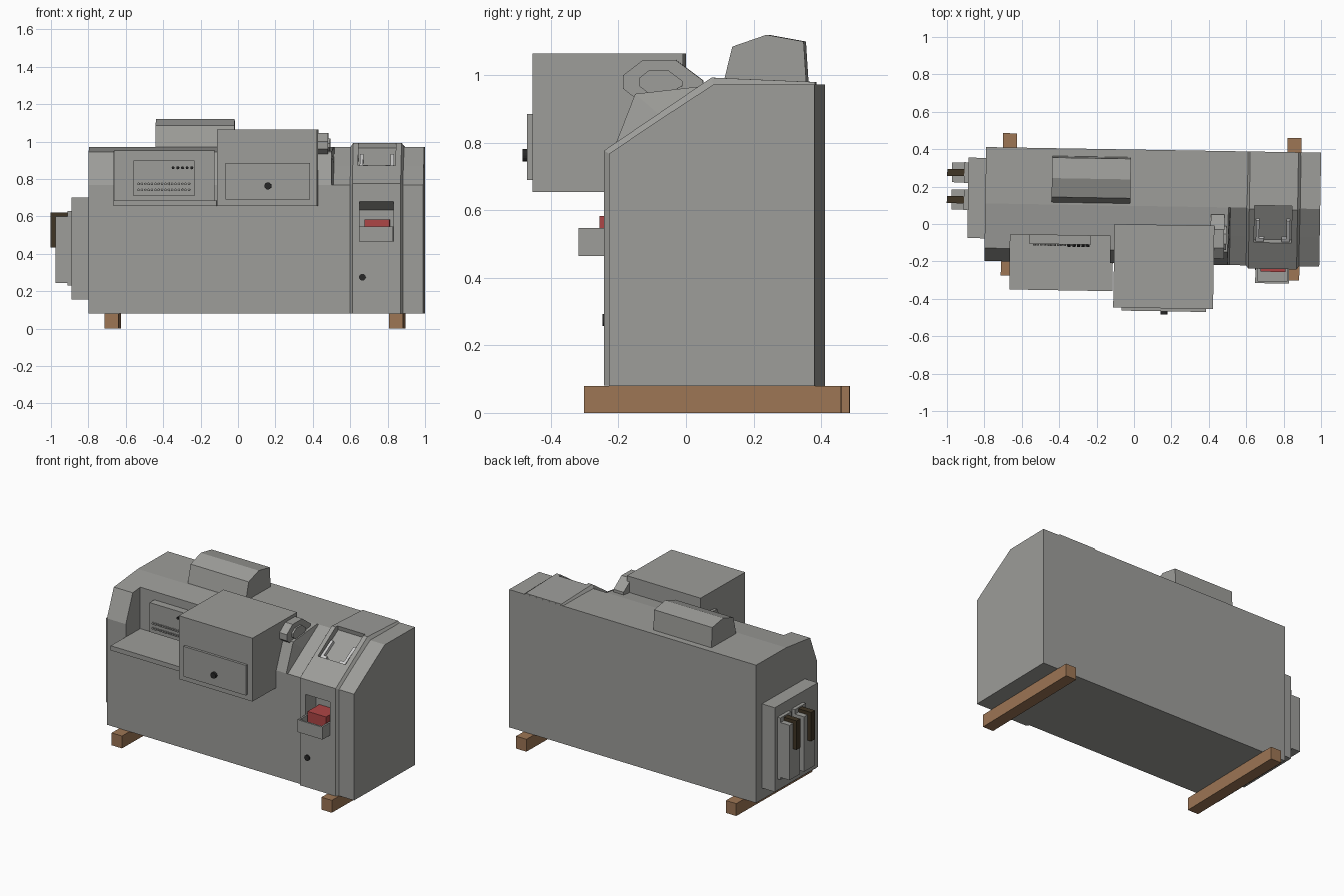
import bpy, bmesh, math
from mathutils import Matrix, Vector

if "Cube" in bpy.data.objects:
    bpy.data.objects.remove(bpy.data.objects["Cube"])

# the whole machine sits about one degree askew on its frame
TURN = Matrix.Rotation(-0.0168, 4, 'Z')


def material(name, rgb):
    m = bpy.data.materials.new(name)
    m.diffuse_color = (*rgb, 1)
    m.use_nodes = True
    m.node_tree.nodes["Principled BSDF"].inputs["Base Color"].default_value = m.diffuse_color
    return m


STEEL = material("painted_steel", (0.337, 0.337, 0.32))
PALE = material("pale_steel", (0.55, 0.55, 0.54))
WOOD = material("wood", (0.337, 0.18, 0.09))
STRAP = material("dark_strap", (0.05, 0.035, 0.018))
RED = material("red", (0.42, 0.06, 0.06))
BLACK = material("black", (0.02, 0.02, 0.02))


def finish(name, bm, mat):
    bmesh.ops.transform(bm, matrix=TURN, verts=bm.verts)
    bmesh.ops.recalc_face_normals(bm, faces=bm.faces)
    me = bpy.data.meshes.new(name)
    bm.to_mesh(me)
    bm.free()
    ob = bpy.data.objects.new(name, me)
    bpy.context.collection.objects.link(ob)
    me.materials.append(mat)
    return ob


def loft(name, stations, mat=STEEL):
    """Skin a list of (x, [(y, z), ...]) sections along x."""
    bm = bmesh.new()
    rings = [[bm.verts.new((x, y, z)) for y, z in prof] for x, prof in stations]
    n = len(rings[0])
    for a, b in zip(rings, rings[1:]):
        for i in range(n):
            j = (i + 1) % n
            bm.faces.new((a[i], a[j], b[j], b[i]))
    bm.faces.new(rings[0])
    bm.faces.new(rings[-1][::-1])
    return finish(name, bm, mat)


def prism(name, prof, x0, x1, mat=STEEL):
    return loft(name, [(x0, prof), (x1, prof)], mat)


def box(name, x, y, z, mat=STEEL):
    return prism(name, [(y[0], z[0]), (y[1], z[0]), (y[1], z[1]), (y[0], z[1])], *x, mat)


def stud(name, centres, r, y0, y1, sides, mat=STEEL):
    """Round studs pointing along y at the given (x, z) centres."""
    bm = bmesh.new()
    for x, z in centres:
        m = Matrix.Translation((x, (y0 + y1) / 2, z)) @ Matrix.Rotation(math.pi / 2, 4, 'X')
        bmesh.ops.create_cone(bm, cap_ends=True, segments=sides, radius1=r, radius2=r,
                              depth=y1 - y0, matrix=m)
    return finish(name, bm, mat)


def cut(targets, cutter):
    for ob in targets:
        mod = ob.modifiers.new("cut", 'BOOLEAN')
        mod.operation, mod.solver, mod.object = 'DIFFERENCE', 'EXACT', cutter
        dg = bpy.context.evaluated_depsgraph_get()
        me = bpy.data.meshes.new_from_object(ob.evaluated_get(dg))
        ob.modifiers.clear()
        ob.data = me
    bpy.data.objects.remove(cutter)


# main cabinet: bulged shoulder on the left, plain slope on the right
def cabinet(shoulder):
    return [(-0.211, 0.08), (-0.211, 0.768), shoulder, (0.097, 0.972), (0.398, 0.972), (0.398, 0.08)]


bulge, slope = cabinet((-0.142, 0.945)), cabinet((-0.057, 0.8715))
body = loft("cabinet", [(-0.797, bulge), (0.503, bulge), (0.514, slope), (0.994, slope)])

# raised chamfered band wrapping front, slope and top
low = [(-0.206, 0.082), (-0.206, 0.763), (0.098, 0.968), (0.396, 0.968), (0.396, 0.082)]
high = [(-0.228, 0.081), (-0.228, 0.777), (0.09, 0.993), (0.3975, 0.98), (0.3975, 0.081)]
band = loft("dispensing_band", [(0.598, low), (0.615, high), (0.873, high), (0.89, low)])

# openings: control desk, tray niche with slanted ceiling, sloped chute
cut([body], box("desk_cut", (-0.66, -0.125), (-0.5, -0.067), (0.682, 1.2)))
cut([body, band], prism("niche_cut", [(-0.4, 0.465), (-0.12, 0.465), (-0.12, 0.635),
                                      (-0.228, 0.68), (-0.4, 0.68)], 0.653, 0.834))
cut([body, band], prism("chute_cut", [(-0.088, 0.872), (-0.071, 0.847), (0.115, 0.965),
                                      (0.1, 1.05), (-0.14, 0.95)], 0.643, 0.843))

# chute guide rails with inward feet, mirrored about the band centre
for side, f in (("left", lambda x: x), ("right", lambda x: 1.486 - x)):
    prism("chute_rail_" + side, [(-0.074, 0.845), (0.04, 0.917), (0.029, 0.935), (-0.085, 0.864)],
          f(0.652), f(0.67), PALE)
    prism("chute_foot_" + side, [(-0.074, 0.845), (-0.055, 0.857), (-0.066, 0.876), (-0.085, 0.864)],
          f(0.67), f(0.695), PALE)

# pull-out tray with red block
box("tray_floor", (0.653, 0.834), (-0.305, -0.13), (0.465, 0.48))
box("tray_front", (0.653, 0.834), (-0.305, -0.293), (0.465, 0.545))
for side, x in (("left", 0.653), ("right", 0.822)):
    box("tray_side_" + side, (x, x + 0.012), (-0.304, -0.13), (0.466, 0.547))
box("red_block", (0.68, 0.814), (-0.243, -0.125), (0.48, 0.583), RED)
stud("band_knob", [(0.669, 0.275)], 0.018, -0.236, -0.22, 16, BLACK)

# control desk: shelf, instrument panel, keys and lamps
box("desk_shelf", (-0.661, -0.11), (-0.361, -0.06), (0.655, 0.685))
box("instrument_panel", (-0.557, -0.231), (-0.115, -0.06), (0.71, 0.9))
stud("panel_keys", [(-0.53 + 0.018 * i, z) for i in range(16) for z in (0.742, 0.774)],
     0.007, -0.124, -0.11, 8)
stud("panel_lamps", [(-0.345 + 0.025 * i, 0.86) for i in range(5)], 0.008, -0.128, -0.11, 8, BLACK)

# overhanging housing with door and knob
box("housing", (-0.104, 0.43), (-0.448, -0.002), (0.655, 1.065))
box("housing_door", (-0.06, 0.393), (-0.464, -0.44), (0.69, 0.885))
stud("door_knob", [(0.168, 0.763)], 0.019, -0.481, -0.46, 16, BLACK)

# octagonal collar on the housing's side
collar = [(-0.178, 0.96), (-0.178, 1.0), (-0.12, 1.045), (-0.022, 1.045),
          (0.058, 0.985), (0.058, 0.96), (-0.022, 0.915), (-0.12, 0.915)]
mid = Vector((-0.075, 0.98))
inner = [tuple(mid + (Vector(p) - mid) * 0.55) for p in collar]
prism("side_collar", collar, 0.41, 0.483)
prism("side_hub", inner, 0.41, 0.495)

# roof cowl
prism("roof_cowl", [(0.106, 0.96), (0.137, 1.085), (0.238, 1.12), (0.348, 1.1), (0.357, 0.96)],
      -0.443, -0.022)

# left end: mounting plate, two boxes with dark straps
box("end_plate", (-0.89, -0.79), (-0.09, 0.34), (0.155, 0.7))
for side, y in (("front", 0.115), ("back", 0.26)):
    strap_y = (y - 0.02, y + 0.018)
    box("end_base_" + side, (-0.912, -0.88), (y - 0.055, y + 0.055), (0.23, 0.63))
    box("end_box_" + side, (-0.978, -0.9), (y - 0.053, y + 0.053), (0.245, 0.6))
    box("strap_top_" + side, (-1.003, -0.905), strap_y, (0.598, 0.622), STRAP)
    box("strap_drop_" + side, (-1.003, -0.976), strap_y, (0.435, 0.6), STRAP)

# timber skids
for side, x in (("left", -0.708), ("right", 0.813)):
    box("skid_" + side, (x, x + 0.075), (-0.287, 0.474), (0.0, 0.08), WOOD)
